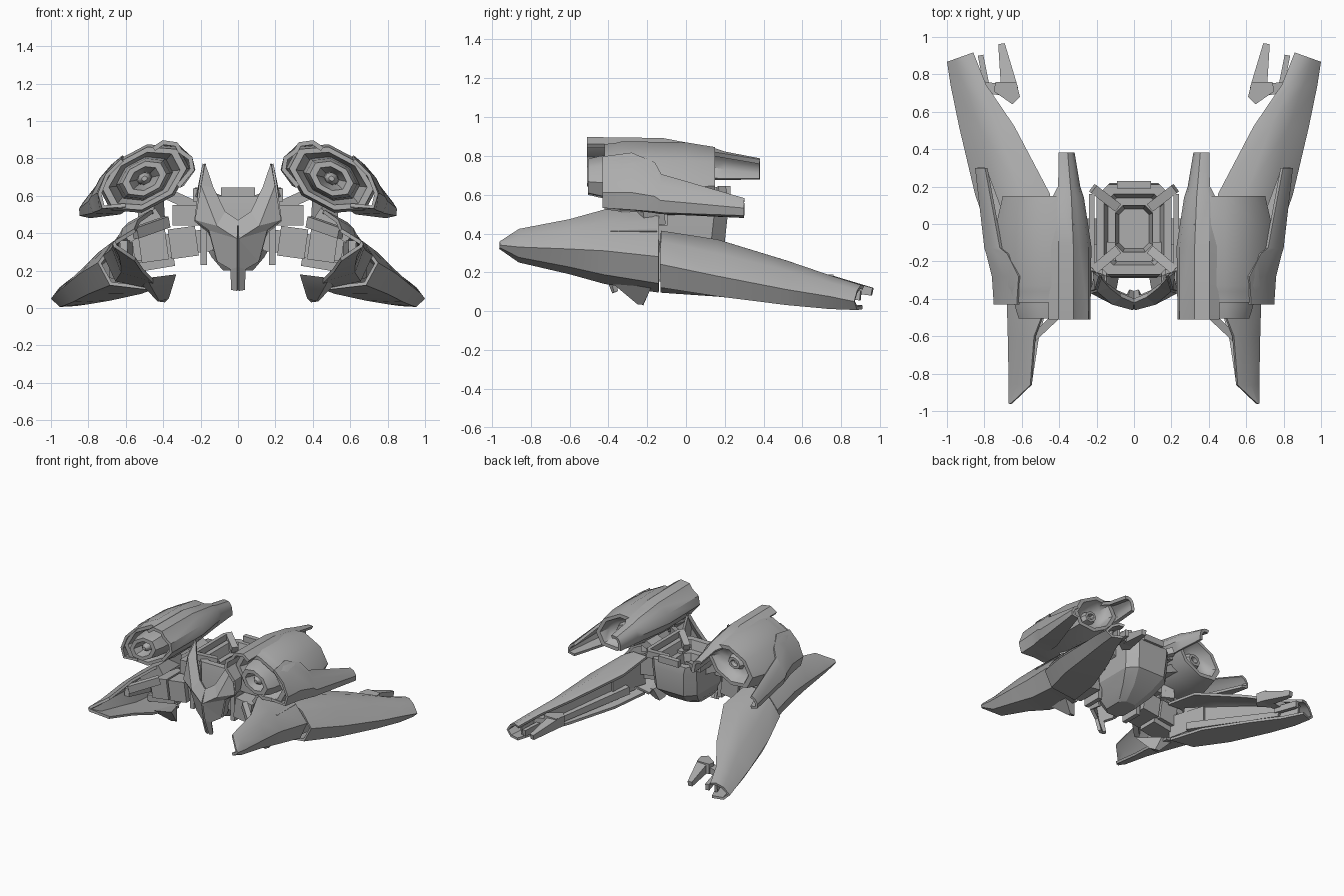
import bpy, bmesh, math
from mathutils import Vector

grey = bpy.data.materials.new("hull_grey")
grey.diffuse_color = (0.42, 0.42, 0.42, 1)


def make(name, verts, faces, mirror=True, thick=0, angle=35):
    """Mesh object with optional wall thickness and left/right mirror."""
    me = bpy.data.meshes.new(name)
    me.from_pydata([tuple(v) for v in verts], [], faces)
    bm = bmesh.new()
    bm.from_mesh(me)
    bmesh.ops.recalc_face_normals(bm, faces=bm.faces)
    for f in bm.faces:
        f.smooth = angle > 0
    bm.to_mesh(me)
    bm.free()
    me.materials.append(grey)
    ob = bpy.data.objects.new(name, me)
    bpy.context.collection.objects.link(ob)
    if thick:
        s = ob.modifiers.new("wall", 'SOLIDIFY')
        s.thickness = thick
        s.offset = 0
    if mirror:
        m = ob.modifiers.new("mirror", 'MIRROR')
        m.use_clip = True
    if angle:
        e = ob.modifiers.new("sharp_edges", 'EDGE_SPLIT')
        e.split_angle = math.radians(angle)
    return ob


def loft(name, rings, closed=False, caps=False, **kw):
    """Skin a row of equal-length point rings."""
    n = len(rings[0])
    verts = [p for r in rings for p in r]
    faces = []
    for i in range(len(rings) - 1):
        for j in range(n if closed else n - 1):
            k = (j + 1) % n
            faces.append((i*n + j, i*n + k, (i+1)*n + k, (i+1)*n + j))
    if caps:
        faces.append(tuple(range(n)))
        faces.append(tuple(range((len(rings)-1)*n, len(rings)*n)))
    return make(name, verts, faces, **kw)


def shell(name, sections, thick, end_skew=0):
    """Open curved plate from (y, [(x, z), ...]) sections; the last one may be slanted."""
    rings = [[(x, y, z) for x, z in pts] for y, pts in sections]
    rings[-1] = [(x, y + end_skew * (1 - x), z) for x, y, z in rings[-1]]
    return loft(name, rings, thick=thick)


def beam(name, a, b, w, h, w2=None, h2=None):
    """Box bar from a to b, optionally tapered; w is sideways, h is upright."""
    a, b = Vector(a), Vector(b)
    d = (b - a).normalized()
    s = d.cross(Vector((0, 0, 1))).normalized()
    u = s.cross(d)
    rings = [[p + s*i*ww/2 + u*j*hh/2 for i, j in ((-1, -1), (1, -1), (1, 1), (-1, 1))]
             for p, ww, hh in ((a, w, h), (b, w2 or w, h2 or h))]
    return loft(name, rings, closed=True, caps=True)


def prism(name, outline, z0, z1):
    """Flat outline in top view between two heights."""
    return loft(name, [[(x, y, z) for x, y in outline] for z in (z0, z1)], closed=True, caps=True)


# Engine pods: tilted flattened octagons with stepped inlet and rear nozzle
def engine(name, profile, cx=0.5, cz=0.692, tilt=-28, n=8):
    t = math.radians(tilt)
    rings = []
    for y, rx, rz in profile:
        ring = []
        for i in range(n):
            a = math.tau * (i + 0.5) / n
            u, v = rx * math.cos(a) * 1.08, rz * math.sin(a) * 1.08
            ring.append((cx + u*math.cos(t) - v*math.sin(t), y, cz + u*math.sin(t) + v*math.cos(t)))
        rings.append(ring)
    return loft(name, rings, closed=True, caps=True, angle=48)


engine("engine_pod", [(-0.28, 0.15, 0.08), (-0.36, 0.175, 0.105), (-0.42, 0.19, 0.118), (-0.42, 0.225, 0.142),
                      (-0.36, 0.23, 0.148), (-0.33, 0.24, 0.155), (0.0, 0.235, 0.15), (0.15, 0.20, 0.13),
                      (0.15, 0.165, 0.105), (0.08, 0.13, 0.085), (0.06, 0.06, 0.05)])
engine("inlet_core", [(-0.38, 0.04, 0.03), (-0.48, 0.07, 0.05), (-0.505, 0.08, 0.055), (-0.505, 0.115, 0.08),
                      (-0.44, 0.135, 0.093), (-0.28, 0.15, 0.105)])
engine("inlet_spike", [(-0.49, 0.015, 0.012), (-0.46, 0.035, 0.03), (-0.37, 0.04, 0.03)])
engine("nozzle_cone", [(0.05, 0.07, 0.05), (0.10, 0.05, 0.04), (0.10, 0.03, 0.022), (0.07, 0.02, 0.015)])

# Armour plates around each engine
shell("engine_inner_plate", [
    (-0.51, [(0.32, 0.65), (0.245, 0.74), (0.255, 0.80), (0.31, 0.84), (0.33, 0.875), (0.40, 0.885), (0.45, 0.85)]),
    (-0.12, [(0.30, 0.66), (0.24, 0.74), (0.255, 0.80), (0.30, 0.84), (0.33, 0.87), (0.40, 0.88), (0.45, 0.85)]),
    (0.14, [(0.31, 0.68), (0.28, 0.74), (0.29, 0.78), (0.32, 0.81), (0.34, 0.83), (0.40, 0.83), (0.43, 0.81)]),
    (0.20, [(0.315, 0.68), (0.30, 0.73), (0.31, 0.77), (0.33, 0.79), (0.345, 0.81), (0.38, 0.81), (0.40, 0.80)]),
    (0.38, [(0.33, 0.68), (0.33, 0.71), (0.335, 0.74), (0.345, 0.76), (0.36, 0.77), (0.38, 0.775), (0.40, 0.77)])], 0.025)
shell("engine_outer_plate", [
    (-0.43, [(0.62, 0.79), (0.70, 0.71), (0.74, 0.61), (0.72, 0.54), (0.60, 0.55)]),
    (-0.28, [(0.61, 0.81), (0.69, 0.73), (0.75, 0.61), (0.735, 0.53), (0.60, 0.53)]),
    (-0.16, [(0.67, 0.76), (0.73, 0.69), (0.78, 0.59), (0.765, 0.52), (0.62, 0.515)]),
    (-0.13, [(0.71, 0.70), (0.75, 0.65), (0.79, 0.57), (0.77, 0.515), (0.63, 0.51)]),
    (0.30, [(0.79, 0.575), (0.82, 0.56), (0.84, 0.53), (0.84, 0.50), (0.79, 0.49)])], 0.02)

# Long rear wings: hollow shells open on the inside
shell("rear_wing", [
    (-0.13, [(0.44, 0.40), (0.56, 0.405), (0.66, 0.35), (0.74, 0.24), (0.68, 0.13), (0.46, 0.105)]),
    (0.16, [(0.45, 0.36), (0.60, 0.36), (0.74, 0.29), (0.84, 0.18), (0.79, 0.085), (0.52, 0.085)]),
    (0.52, [(0.64, 0.25), (0.73, 0.25), (0.82, 0.20), (0.925, 0.11), (0.88, 0.04), (0.68, 0.05)]),
    (0.74, [(0.79, 0.17), (0.83, 0.175), (0.90, 0.14), (0.97, 0.075), (0.93, 0.02), (0.80, 0.03)]),
    (0.865, [(0.86, 0.12), (0.90, 0.125), (0.95, 0.10), (0.99, 0.05), (0.95, 0.015), (0.87, 0.02)])], 0.02, end_skew=0.35)
beam("wing_inner_panel", (0.54, -0.08, 0.25), (0.87, 0.86, 0.07), 0.03, 0.24, 0.02, 0.07)
beam("wing_inner_rail", (0.52, 0.0, 0.17), (0.80, 0.72, 0.06), 0.05, 0.06, 0.04, 0.04)
beam("wing_tip_rail", (0.78, 0.70, 0.10), (0.82, 0.90, 0.08), 0.03, 0.05)
beam("wing_front_spar", (0.55, -0.20, 0.24), (0.63, 0.10, 0.24), 0.12, 0.18, 0.12, 0.16)

# Hooked claws near the wing tips
beam("claw_strut", (0.66, 0.71, 0.15), (0.86, 0.74, 0.12), 0.06, 0.05)
prism("claw_root", [(0.61, 0.68), (0.65, 0.64), (0.75, 0.71), (0.74, 0.76), (0.63, 0.76)], 0.11, 0.19)
beam("claw_blade", (0.665, 0.72, 0.15), (0.708, 0.96, 0.10), 0.09, 0.08, 0.035, 0.04)

# Forward prongs: pointed shells with hollow inner side
shell("front_prong", [
    (-0.96, [(0.655, 0.35), (0.658, 0.345), (0.66, 0.34), (0.658, 0.335), (0.655, 0.33)]),
    (-0.86, [(0.55, 0.415), (0.62, 0.38), (0.66, 0.33), (0.63, 0.285), (0.55, 0.26)]),
    (-0.60, [(0.53, 0.465), (0.61, 0.42), (0.665, 0.32), (0.62, 0.235), (0.51, 0.20)]),
    (-0.42, [(0.46, 0.515), (0.58, 0.45), (0.67, 0.31), (0.62, 0.195), (0.46, 0.15)]),
    (-0.14, [(0.42, 0.51), (0.57, 0.45), (0.71, 0.28), (0.65, 0.15), (0.43, 0.105)])], 0.02)
beam("prong_inner_spar", (0.60, -0.14, 0.29), (0.61, -0.55, 0.33), 0.08, 0.14, 0.04, 0.06)
beam("prong_brace", (0.38, -0.46, 0.46), (0.55, -0.62, 0.40), 0.04, 0.06)
loft("prong_keel", [[(0.33, -0.38, 0.18), (0.49, -0.40, 0.16), (0.51, -0.18, 0.12), (0.42, -0.18, 0.13)],
                    [(0.37, -0.26, 0.05), (0.42, -0.25, 0.035), (0.43, -0.22, 0.035), (0.39, -0.22, 0.03)]],
     closed=True, caps=True)

# Arms joining hull, prongs, wings and engines
arm_y = -0.25
beam("upper_arm", (0.10, arm_y + 0.08, 0.495), (0.35, arm_y + 0.08, 0.495), 0.15, 0.11)
beam("lower_arm", (0.14, arm_y, 0.365), (0.56, arm_y, 0.31), 0.14, 0.12)
for i in range(2):
    x = 0.22 + i * 0.16
    beam("arm_block", (x, arm_y, 0.36 - i*0.02), (x + 0.145, arm_y, 0.34 - i*0.02), 0.22, 0.16)
beam("arm_bracket", (0.165, arm_y, 0.34), (0.20, arm_y, 0.34), 0.16, 0.22)
beam("arm_bottom_plate", (0.34, arm_y, 0.25), (0.58, arm_y, 0.21), 0.16, 0.05)
beam("shoulder_arm", (0.42, -0.27, 0.50), (0.60, -0.27, 0.38), 0.24, 0.08)
beam("engine_pylon", (0.46, -0.18, 0.44), (0.47, -0.20, 0.60), 0.10, 0.12)
beam("engine_strut", (0.18, -0.04, 0.52), (0.40, -0.04, 0.62), 0.14, 0.06)


# Central hull: chamfered tub with a stepped cockpit recess
def octagon(z, hx, y0, y1, c):
    return [(hx, y0+c, z), (hx, y1-c, z), (hx-c, y1, z), (c-hx, y1, z),
            (-hx, y1-c, z), (-hx, y0+c, z), (c-hx, y0, z), (hx-c, y0, z)]


loft("hull_tub", [octagon(0.20, 0.08, -0.26, -0.04, 0.04), octagon(0.27, 0.14, -0.29, 0.10, 0.06),
                  octagon(0.36, 0.19, -0.29, 0.20, 0.07), octagon(0.54, 0.20, -0.28, 0.22, 0.07),
                  octagon(0.60, 0.20, -0.27, 0.21, 0.06), octagon(0.60, 0.16, -0.22, 0.16, 0.05),
                  octagon(0.53, 0.14, -0.20, 0.14, 0.05), octagon(0.53, 0.10, -0.15, 0.10, 0.04),
                  octagon(0.43, 0.08, -0.13, 0.08, 0.03)], closed=True, caps=True, mirror=False, angle=20)
beam("rear_corner_rail", (0.09, 0.09, 0.57), (0.22, 0.19, 0.62), 0.05, 0.05)
beam("front_corner_rail", (0.09, -0.14, 0.57), (0.22, -0.25, 0.62), 0.05, 0.05)
beam("side_rail", (0.225, -0.25, 0.605), (0.225, 0.16, 0.605), 0.03, 0.07)
beam("rear_block", (0.0, 0.21, 0.62), (0.09, 0.21, 0.62), 0.04, 0.05)

# Horned nose mask with a pointed chin
mask = [(0, -0.41, 0.465), (0, -0.45, 0.37), (0, -0.42, 0.22), (0, -0.37, 0.095), (0.18, -0.28, 0.77),
        (0.20, -0.35, 0.65), (0.225, -0.36, 0.47), (0.15, -0.38, 0.42), (0.105, -0.36, 0.25),
        (0.035, -0.39, 0.21), (0.03, -0.36, 0.10), (0.135, -0.33, 0.64), (0.07, -0.38, 0.51), (0.11, -0.42, 0.44)]
make("nose_mask", mask, [(0, 12, 13, 1), (12, 11, 5, 13), (11, 4, 5), (13, 5, 6), (13, 6, 7),
                         (1, 13, 7), (1, 7, 8), (1, 8, 9, 2), (2, 9, 10, 3)], thick=0.025, angle=0)
make("mask_cheek", [(0.20, -0.35, 0.65), (0.225, -0.36, 0.47), (0.21, -0.26, 0.62), (0.20, -0.26, 0.48),
                    (0.18, -0.28, 0.77), (0.15, -0.38, 0.42), (0.15, -0.28, 0.40), (0.105, -0.36, 0.25),
                    (0.09, -0.28, 0.25)],
     [(0, 1, 3, 2), (0, 2, 4), (1, 5, 6, 3), (5, 7, 8, 6)], thick=0.02, angle=0)
